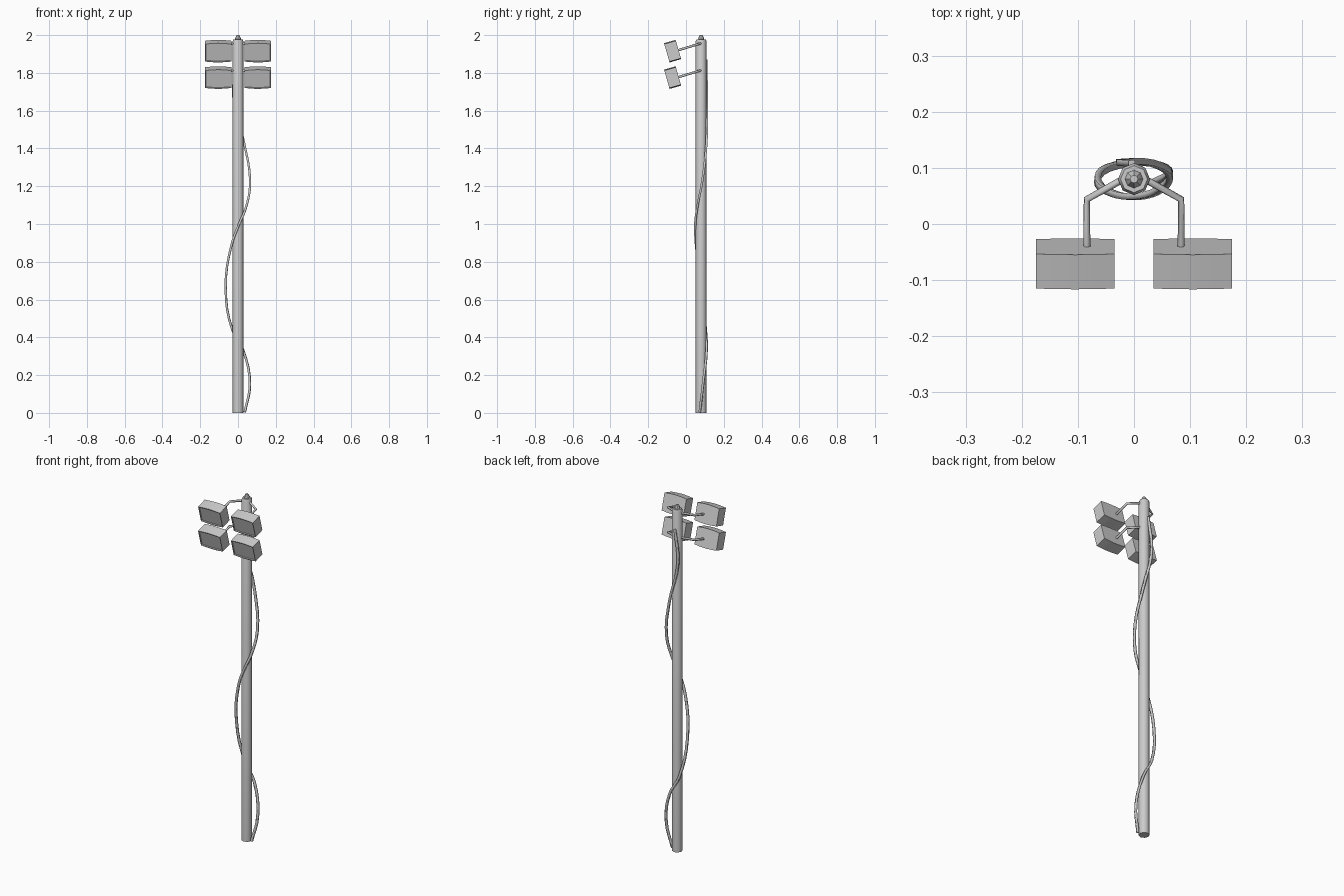
import bpy, bmesh, math
from mathutils import Matrix, Vector

if "Cube" in bpy.data.objects:
    bpy.data.objects.remove(bpy.data.objects["Cube"])

POLE_Y = 0.08


def add_object(name, bm):
    bmesh.ops.recalc_face_normals(bm, faces=bm.faces)
    me = bpy.data.meshes.new(name)
    bm.to_mesh(me)
    bm.free()
    ob = bpy.data.objects.new(name, me)
    bpy.context.collection.objects.link(ob)
    return ob


def smooth(ob, angle):
    bpy.ops.object.select_all(action='DESELECT')
    ob.select_set(True)
    bpy.context.view_layer.objects.active = ob
    bpy.ops.object.shade_smooth_by_angle(angle=math.radians(angle))


def lathe(name, profile, sides):
    bm = bmesh.new()
    rings = []
    for r, z in profile:
        rings.append([bm.verts.new((r * math.cos(a), POLE_Y + r * math.sin(a), z))
                      for a in (2 * math.pi * i / sides for i in range(sides))])
    for a, b in zip(rings, rings[1:]):
        for i in range(sides):
            j = (i + 1) % sides
            bm.faces.new((a[i], a[j], b[j], b[i]))
    bm.faces.new(rings[0])
    bm.faces.new(rings[-1])
    return add_object(name, bm)


def tube(name, points, radius, bevel_res, kind='POLY', steps=3):
    cu = bpy.data.curves.new(name, 'CURVE')
    cu.dimensions = '3D'
    cu.bevel_depth = radius
    cu.bevel_resolution = bevel_res
    cu.use_fill_caps = True
    cu.resolution_u = steps
    sp = cu.splines.new(kind)
    if kind == 'BEZIER':
        sp.bezier_points.add(len(points) - 1)
        for bp, co in zip(sp.bezier_points, points):
            bp.co = co
            bp.handle_left_type = bp.handle_right_type = 'AUTO'
    else:
        sp.points.add(len(points) - 1)
        for p, co in zip(sp.points, points):
            p.co = (*co, 1)
    ob = bpy.data.objects.new(name, cu)
    bpy.context.collection.objects.link(ob)
    return ob


def floodlight(name, centre):
    # barrel-topped housing with a shallow recessed front glass
    bm = bmesh.new()
    xs = (-0.07, -0.035, 0, 0.035, 0.07)
    hs = (0.048, 0.0515, 0.053, 0.0515, 0.048)
    outline = [(x, h) for x, h in zip(xs, hs)] + [(x, -h) for x, h in zip(xs[::-1], hs[::-1])]
    front = [bm.verts.new((x, -0.032, z)) for x, z in outline]
    back = [bm.verts.new((x, 0.032, z)) for x, z in outline]
    n = len(outline)
    for i in range(n):
        j = (i + 1) % n
        bm.faces.new((front[i], front[j], back[j], back[i]))
    bm.faces.new(back)
    face = bm.faces.new(front)
    bmesh.ops.recalc_face_normals(bm, faces=bm.faces)
    bmesh.ops.inset_region(bm, faces=[face], thickness=0.005)
    bmesh.ops.inset_region(bm, faces=[face], thickness=0.001, depth=-0.006)
    bm.transform(Matrix.Translation(centre) @ Matrix.Rotation(math.radians(16), 4, 'X'))
    smooth(add_object(name, bm), 30)


# pole and finial
smooth(lathe("pole", [(0.0285, 0), (0.0285, 1.968), (0.024, 1.978)], 8), 50)
smooth(lathe("finial", [(0.011, 1.972), (0.016, 1.98), (0.014, 1.987), (0.007, 2.0)], 8), 30)

# loose cable winding round the pole
tube("cable", [(0.036, 0.073, 0.004), (0.063, 0.09, 0.15), (0.028, 0.109, 0.33),
               (-0.03, 0.105, 0.44), (-0.065, 0.08, 0.66), (-0.034, 0.053, 0.89),
               (0.006, 0.049, 1.0), (0.04, 0.058, 1.08), (0.064, 0.085, 1.22),
               (0.03, 0.109, 1.44), (-0.026, 0.11, 1.68), (-0.004, 0.108, 1.87)],
     0.008, 0, 'BEZIER', 4)

# two rows of floodlights, each on a bent arm
for row, (lamp_z, arm_z) in {"upper": (1.915, 1.955), "lower": (1.775, 1.812)}.items():
    for side, s in (("right", 1), ("left", -1)):
        floodlight(f"{row}_{side}_floodlight", Vector((s * 0.105, -0.071, lamp_z)))
        tube(f"{row}_{side}_arm", [(s * 0.012, 0.084, arm_z + 0.003), (s * 0.084, 0.044, arm_z - 0.009),
                                   (s * 0.084, -0.045, arm_z - 0.036)], 0.0065, 1)
